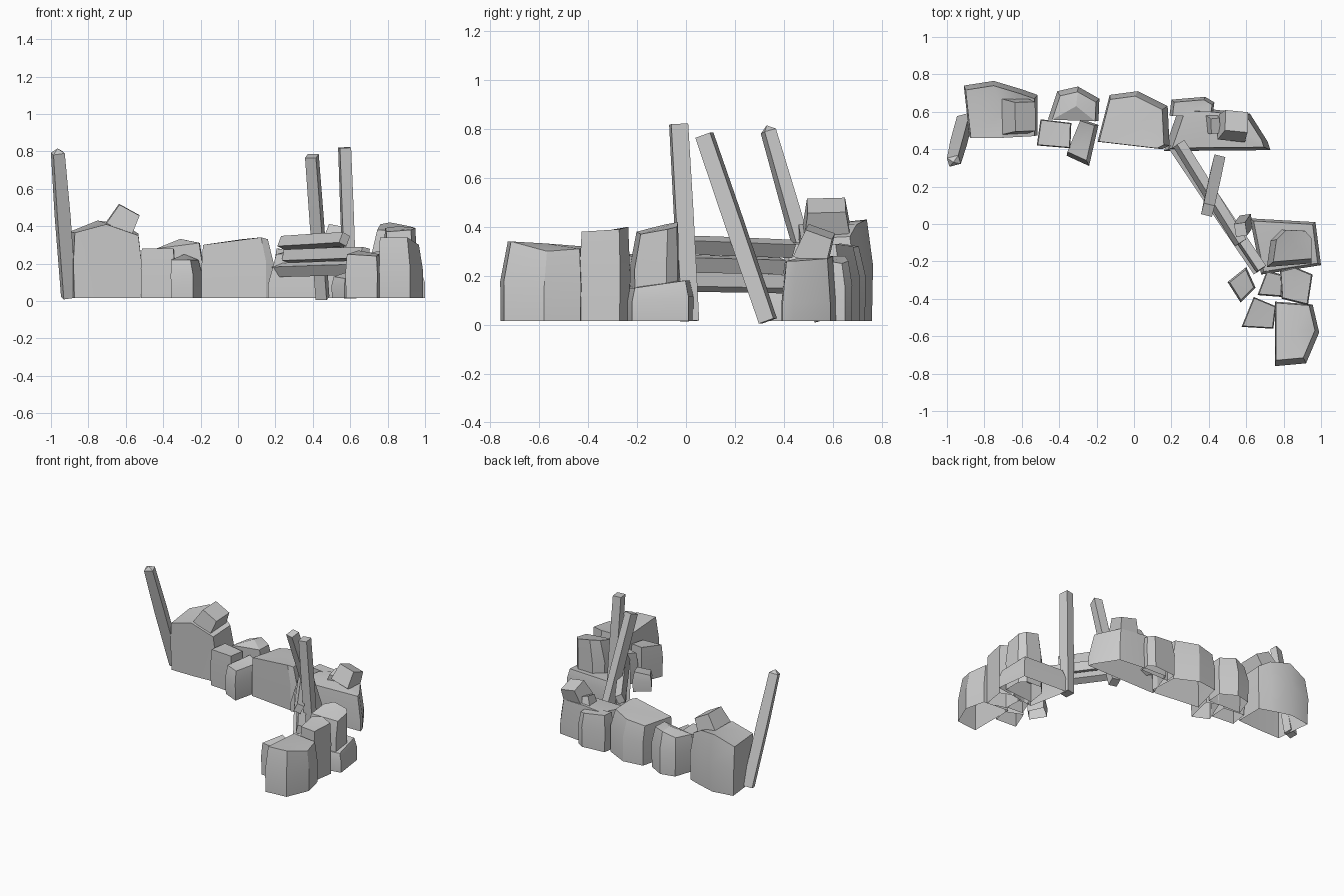
import bpy, bmesh
from mathutils import Vector, Euler

if "Cube" in bpy.data.objects:
    bpy.data.objects.remove(bpy.data.objects["Cube"])


def finish(name, bm):
    bmesh.ops.recalc_face_normals(bm, faces=bm.faces)
    me = bpy.data.meshes.new(name)
    bm.to_mesh(me)
    bm.free()
    ob = bpy.data.objects.new(name, me)
    bpy.context.collection.objects.link(ob)
    return ob


def skin(bm, rings):
    for r0, r1 in zip(rings, rings[1:]):
        n = len(r0)
        for i in range(n):
            j = (i + 1) % n
            bm.faces.new((r0[i], r0[j], r1[j], r1[i]))


def rock(name, pts, bot=0.97, top=0.9, peak=0.0, z0=0.015, belly=0.6, shift=(0, 0)):
    """Boulder, open below, from a footprint of (x, y, top height): base, belly and crown rings."""
    bm = bmesh.new()
    n = len(pts)
    c = sum((Vector(p) for p in pts), Vector()) / n

    def ring(scale, t, s=(0, 0)):
        return [bm.verts.new((c.x + (p[0] - c.x) * scale + s[0], c.y + (p[1] - c.y) * scale + s[1],
                              z0 + (p[2] - z0) * t)) for p in pts]
    rings = [ring(bot, 0), ring(1, belly), ring(top, 1, shift)]
    skin(bm, rings)
    tip = bm.verts.new((c.x + shift[0], c.y + shift[1], c.z + peak))
    for i in range(n):
        bm.faces.new((rings[2][i], rings[2][(i + 1) % n], tip))
    return finish(name, bm)


def stone(name, loc, size, rot, top=0.82):
    """Small loose block, narrower at the top, tumbled to an angle."""
    bm = bmesh.new()
    bmesh.ops.create_cube(bm, size=1)
    for v in bm.verts:
        k = top if v.co.z > 0 else 1
        v.co = Vector((v.co.x * k * size[0], v.co.y * k * size[1], v.co.z * size[2]))
        v.co.rotate(Euler(rot))
        v.co += Vector(loc)
    return finish(name, bm)


def beam(name, a, b, w, d, side, tip=0.0, taper=1.0):
    """Rough four-sided timber from a to b, width w along side, depth d across it."""
    bm = bmesh.new()
    a, b = Vector(a), Vector(b)
    ax = (b - a).normalized()
    u = Vector(side)
    u = (u - ax * u.dot(ax)).normalized()
    v = ax.cross(u)
    corners = ((-1, -1), (1, -1), (1, 1), (-1, 1))
    rings = []
    for p, k in ((a, 1), (a.lerp(b, 0.55), 1.04), (b - ax * tip, taper)):
        rings.append([bm.verts.new(p + u * (s * w * k / 2) + v * (t * d * k / 2)) for s, t in corners])
    skin(bm, rings)
    bm.faces.new(rings[0])
    if tip:
        end = bm.verts.new(b)
        for i in range(4):
            bm.faces.new((rings[2][i], rings[2][(i + 1) % 4], end))
    else:
        bm.faces.new(rings[2])
    return finish(name, bm)


# back wall boulders, left to right
rock("corner_boulder", [(-0.88, 0.465, .365), (-0.70, .465, .41), (-0.515, .475, .35),
     (-0.515, .69, .36), (-0.60, .72, .41), (-0.75, .765, .43), (-0.91, .74, .37)],
     top=0.93, peak=0.03, shift=(-0.005, -0.015), belly=0.55)
stone("corner_cap_stone", (-0.61, .575, .435), (.15, .19, .12), (0.03, .5, .03))
rock("front_boulder_a", [(-0.52, .42, .28), (-0.34, .405, .28), (-0.335, .54, .27), (-0.50, .56, .28)],
     bot=0.98, top=0.94)
rock("front_boulder_b", [(-0.36, .365, .22), (-0.24, .31, .22), (-0.19, .53, .22), (-0.28, .56, .25)],
     top=0.85, shift=(-0.01, 0.01))
rock("rear_boulder", [(-0.46, .56, .28), (-0.19, .55, .31), (-0.185, .67, .31), (-0.30, .735, .32),
     (-0.41, .71, .29)], top=0.85, peak=0.03, shift=(0, -0.015))
rock("middle_boulder", [(-0.195, .44, .30), (0.15, .40, .34), (0.19, .42, .33), (0.18, .63, .33),
     (0.02, .71, .32), (-0.13, .69, .30)], bot=1.0, top=0.9, peak=0.01, shift=(-0.015, -0.01))
rock("end_boulder", [(0.16, .39, .25), (0.73, .395, .26), (0.715, .44, .26), (0.62, .59, .27),
     (0.40, .615, .28), (0.24, .62, .27)], bot=1.0, top=0.86, peak=0.02, belly=0.3)
rock("end_back_boulder", [(0.19, .58, .28), (0.42, .58, .26), (0.43, .65, .25), (0.38, .68, .26),
     (0.20, .665, .28)], top=0.88, shift=(0, -0.01))
stone("end_cap_stone", (0.535, .53, .325), (.15, .14, .12), (-0.35, .2, -0.1))
stone("end_cap_chip", (0.425, .53, .29), (.06, .10, .07), (0.2, .3, .1))

# side wall boulders, rear to front
rock("low_slab", [(0.62, .03, .18), (0.97, .01, .18), (1.0, -0.22, .15), (0.68, -0.27, .15)],
     bot=1.0, top=0.9, peak=0.01)
rock("tall_boulder", [(0.71, -0.23, .38), (0.95, -0.21, .37), (0.95, -0.08, .39), (0.91, -0.035, .40),
     (0.79, -0.03, .42), (0.73, -0.09, .41)], bot=0.98, top=0.85, shift=(0.015, 0.01))
rock("side_boulder", [(0.79, -0.40, .37), (0.93, -0.435, .38), (0.955, -0.27, .39), (0.86, -0.23, .40),
     (0.78, -0.25, .39)], top=0.93)
rock("inner_boulder", [(0.66, -0.38, .23), (0.79, -0.39, .25), (0.79, -0.27, .27), (0.71, -0.25, .26)],
     top=0.9)
rock("loose_boulder", [(0.50, -0.31, .13), (0.57, -0.42, .12), (0.65, -0.34, .15), (0.60, -0.23, .16)],
     top=0.85)
rock("inner_front_boulder", [(0.575, -0.55, .25), (0.745, -0.56, .24), (0.76, -0.44, .25),
     (0.64, -0.39, .27)], bot=0.98, top=0.93)
rock("front_end_boulder", [(0.755, -0.76, .34), (0.92, -0.745, .34), (0.99, -0.58, .30),
     (0.955, -0.43, .31), (0.755, -0.415, .32)], bot=0.99, top=0.89, peak=0.01, belly=0.5,
     shift=(-0.01, 0.012))

# leaning fence posts
beam("left_post", (-0.905, .56, .02), (-0.965, .33, .815), .07, .055, (1, 0.3, 0), .025, 0.9)
beam("middle_post", (0.452, .335, .015), (0.395, .075, .775), .06, .065, (1, -0.25, 0))
beam("right_post", (0.60, .015, .015), (0.57, -0.03, .82), .06, .07, (1, 0.15, 0))

# fence rails between the two walls, rolled slightly off level
for name, a, b, roll in (("top_rail", (0.24, .43, .31), (0.57, -0.10, .33), .4),
                         ("middle_rail", (0.26, .39, .24), (0.68, -0.24, .255), .2),
                         ("bottom_rail", (0.21, .43, .165), (0.67, -0.25, .18), -.4)):
    beam(name, a, b, .06, .05, (roll, roll * 0.6, 1))

# soft shading on the rounded boulders, crisp edges elsewhere
for ob in bpy.context.collection.objects:
    ob.select_set(True)
    bpy.context.view_layer.objects.active = ob
bpy.ops.object.shade_smooth_by_angle(angle=0.5)
